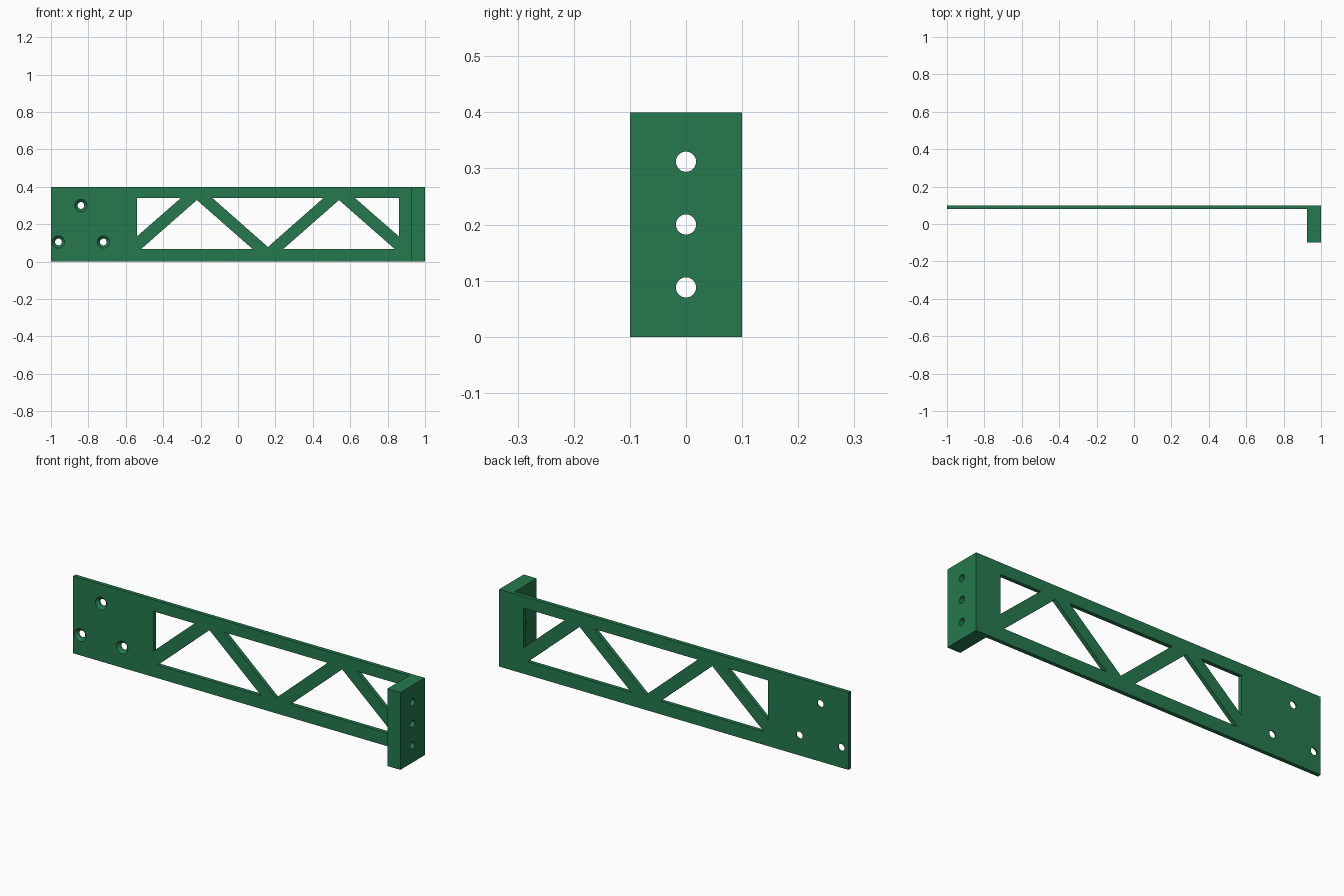
import bpy, bmesh, math
from mathutils import Matrix, Vector

if "Cube" in bpy.data.objects:
    bpy.data.objects.remove(bpy.data.objects["Cube"])


def prism(bm, points, offset):
    """Extrude a closed outline along the offset vector."""
    face = bm.faces.new([bm.verts.new(p) for p in points])
    ext = bmesh.ops.extrude_face_region(bm, geom=[face])
    moved = [v for v in ext["geom"] if isinstance(v, bmesh.types.BMVert)]
    bmesh.ops.translate(bm, verts=moved, vec=Vector(offset))


def cone(bm, centre, r1, r2, depth, rotation):
    bmesh.ops.create_cone(bm, cap_ends=True, segments=32, radius1=r1, radius2=r2,
                          depth=depth, matrix=Matrix.Translation(centre) @ rotation)


def finish(bm, name):
    bmesh.ops.recalc_face_normals(bm, faces=bm.faces[:])
    mesh = bpy.data.meshes.new(name)
    bm.to_mesh(mesh)
    bm.free()
    obj = bpy.data.objects.new(name, mesh)
    bpy.context.collection.objects.link(obj)
    return obj


def cut(target, cutter):
    mod = target.modifiers.new(cutter.name, 'BOOLEAN')
    mod.operation = 'DIFFERENCE'
    mod.solver = 'EXACT'
    mod.object = cutter
    cutter.hide_render = True
    cutter.hide_set(True)


# L-shaped body: long thin plate with a thick end flange
bm = bmesh.new()
outline = [(-1, 0.08), (0.925, 0.08), (0.925, -0.1), (1, -0.1), (1, 0.1), (-1, 0.1)]
prism(bm, [(x, y, 0) for x, y in outline], (0, 0, 0.4))
bracket = finish(bm, "truss_bracket")
mat = bpy.data.materials.new("green")
mat.diffuse_color = (0.018, 0.19, 0.075, 1)
mat.use_nodes = True
mat.node_tree.nodes["Principled BSDF"].inputs["Base Color"].default_value = mat.diffuse_color
bracket.data.materials.append(mat)

# Triangular truss windows, mirrored about the middle of the truss
MID, LOW, HIGH = 0.16, 0.068, 0.34
bm = bmesh.new()
windows = [[(-0.297, HIGH), (0.297, HIGH), (0, 0.078)]]
for s in (-1, 1):
    windows.append([(s * 0.70, HIGH), (s * 0.465, HIGH), (s * 0.70, 0.135)])
    windows.append([(s * 0.677, LOW), (s * 0.083, LOW), (s * 0.38, 0.329)])
for tri in windows:
    prism(bm, [(MID + x, 0.05, z) for x, z in tri], (0, 0.1, 0))
cut(bracket, finish(bm, "window_cutter"))

# Countersunk screw holes in the plate: through holes, then cones from the front
to_y = Matrix.Rotation(-math.pi / 2, 4, 'X')
to_x = Matrix.Rotation(math.pi / 2, 4, 'Y')
screws = [(-0.84, 0.30), (-0.96, 0.105), (-0.72, 0.105)]
bm = bmesh.new()
for x, z in screws:
    cone(bm, (x, 0.09, z), 0.018, 0.018, 0.1, to_y)
# Holes through the end flange
for z in (0.088, 0.2, 0.312):
    cone(bm, (0.96, 0, z), 0.018, 0.018, 0.2, to_x)
cut(bracket, finish(bm, "hole_cutter"))

bm = bmesh.new()
for x, z in screws:
    cone(bm, (x, 0.085, z), 0.038, 0.018, 0.02, to_y)
cut(bracket, finish(bm, "countersink_cutter"))
